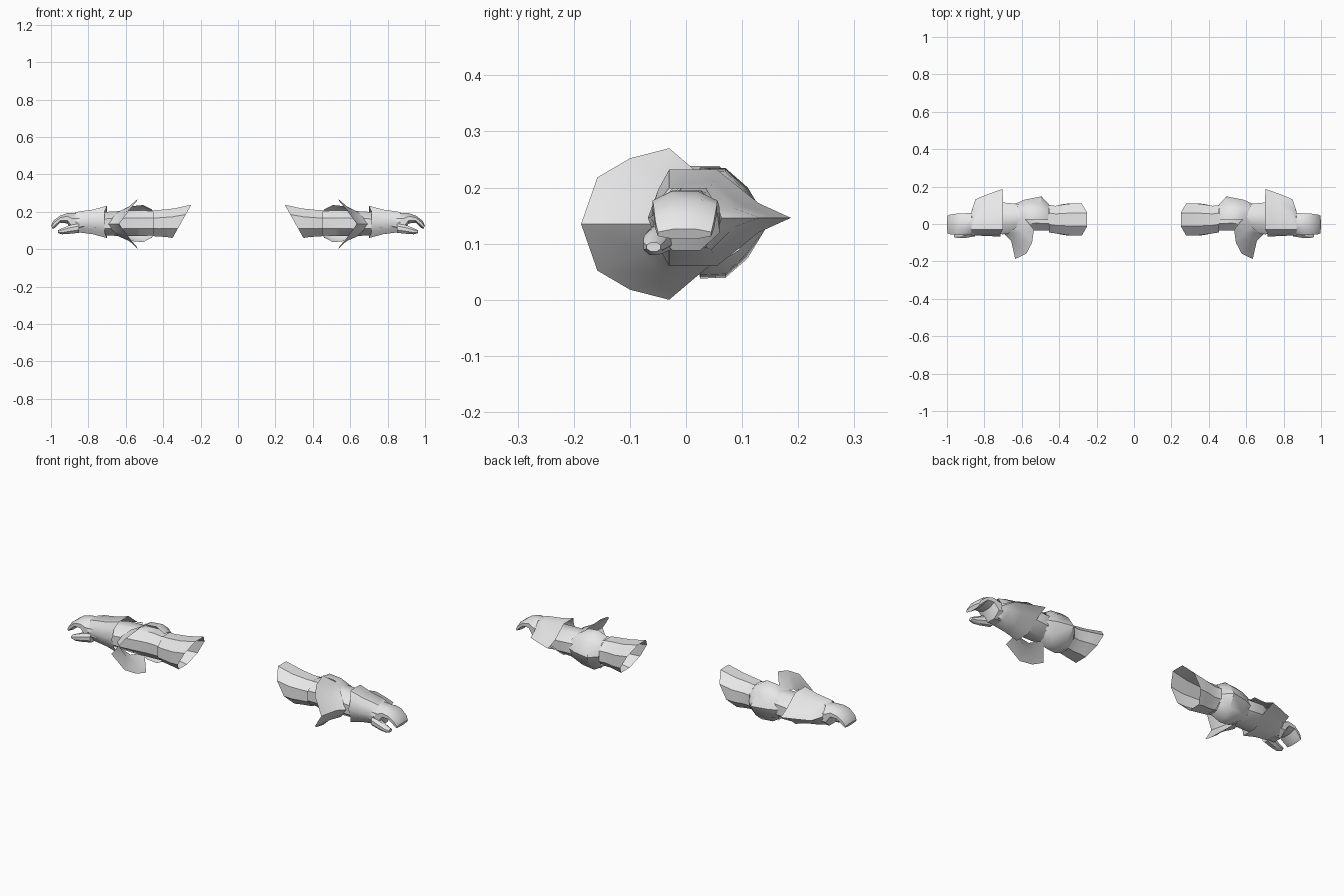
import bpy, bmesh, math

STEEL = bpy.data.materials.new("pale_grey")
STEEL.diffuse_color = (0.8, 0.8, 0.8, 1)


def octagon(x, y0, y1, z0, z1, lean=0.0):
    """Eight-sided ring round the x axis filling the given y and z range."""
    k = 1 / math.cos(math.pi / 8)
    pts = []
    for i in range(8):
        a = (i + 0.5) * math.pi / 4
        c, s = k * math.cos(a), k * math.sin(a)
        pts.append((x + lean * s, (y0 + y1) / 2 + c * (y1 - y0) / 2,
                    (z0 + z1) / 2 + s * (z1 - z0) / 2))
    return pts


def mirrored(half, zc, closed=False):
    """Reflect a row of points below zc; the last point lies on zc."""
    low = [(x, y, 2 * zc - z) for x, y, z in half]
    return half + low[-2:0 if closed else None:-1] if closed else half + low[-2::-1]


def loft(name, rings, closed=True, caps=(False, False), angle=40):
    bm = bmesh.new()
    rows = [[bm.verts.new(p) for p in r] for r in rings]
    n = len(rows[0])
    for a, b in zip(rows, rows[1:]):
        for i in range(n if closed else n - 1):
            j = (i + 1) % n
            bm.faces.new((a[i], a[j], b[j], b[i]))
    for use, row in zip(caps, (rows[0], rows[-1])):
        if use:
            bm.faces.new(row)
    bmesh.ops.recalc_face_normals(bm, faces=bm.faces)
    me = bpy.data.meshes.new(name)
    bm.to_mesh(me)
    bm.free()
    me.materials.append(STEEL)
    ob = bpy.data.objects.new(name, me)
    bpy.context.collection.objects.link(ob)
    bpy.ops.object.select_all(action='DESELECT')
    bpy.context.view_layer.objects.active = ob
    ob.select_set(True)
    bpy.ops.object.shade_smooth_by_angle(angle=math.radians(angle))
    # the other arm
    ob.modifiers.new("other_arm", 'MIRROR').use_axis = (True, False, False)
    return ob


# Upper arm sleeve with slanted open end
loft("upper_arm_sleeve", [
    octagon(0.30, -0.062, 0.11, 0.06, 0.238, -0.05),
    octagon(0.36, -0.06, 0.108, 0.065, 0.218, -0.02),
    octagon(0.42, -0.05, 0.097, 0.068, 0.21),
    octagon(0.455, -0.045, 0.102, 0.07, 0.208)])

# Forearm running from the sleeve into the cuff
loft("forearm", [
    octagon(0.44, -0.036, 0.09, 0.075, 0.203),
    octagon(0.52, -0.034, 0.098, 0.07, 0.208),
    octagon(0.62, -0.045, 0.107, 0.07, 0.205),
    octagon(0.70, -0.055, 0.115, 0.074, 0.2),
    octagon(0.82, -0.05, 0.06, 0.09, 0.19)], caps=(False, True))

# Plate over the back of the elbow
EZ = 0.137
loft("elbow_plate", [mirrored(h, EZ) for h in (
    [(0.46, 0.02, 0.212), (0.458, 0.06, 0.208), (0.455, 0.09, 0.18), (0.455, 0.105, EZ)],
    [(0.51, 0.025, 0.236), (0.505, 0.07, 0.235), (0.50, 0.11, 0.20), (0.495, 0.148, EZ)],
    [(0.57, 0.025, 0.23), (0.575, 0.07, 0.228), (0.58, 0.105, 0.195), (0.585, 0.13, EZ)],
    [(0.60, 0.02, 0.207), (0.61, 0.06, 0.207), (0.625, 0.095, 0.185), (0.635, 0.108, EZ)])],
    closed=False)

# Folded fan plate on the front of the elbow
FZ = 0.135
loft("elbow_fan", [mirrored(h, FZ) for h in (
    [(0.535, -0.03, 0.27), (0.545, -0.10, 0.252), (0.575, -0.158, 0.218), (0.635, -0.187, FZ)],
    [(0.568, 0.01, 0.236), (0.59, -0.045, 0.222), (0.62, -0.08, 0.185), (0.657, -0.09, FZ)],
    [(0.60, 0.045, 0.207), (0.635, -0.02, 0.203), (0.67, -0.048, 0.17), (0.70, -0.046, FZ)])],
    closed=False)

# Wrist cuff with a flared rim and a ridge at the back
CZ = 0.146


def cuff_ring(xs, tip, mid, back, front, dz, nose):
    half = [(xs[2], tip, CZ), (xs[1], mid, CZ + 0.3 * dz), (xs[1], back, CZ + dz),
            (xs[1], front, CZ + dz), (xs[0], (front + nose) / 2, CZ + 0.6 * dz),
            (xs[0], nose, CZ)]
    return mirrored(half, CZ, closed=True)


loft("wrist_cuff", [
    cuff_ring((0.715, 0.70, 0.704), 0.187, 0.13, 0.055, -0.03, 0.086, -0.068),
    cuff_ring((0.78, 0.775, 0.78), 0.16, 0.105, 0.05, -0.03, 0.066, -0.064),
    cuff_ring((0.84, 0.842, 0.848), 0.132, 0.085, 0.045, -0.03, 0.057, -0.062),
    cuff_ring((0.87, 0.87, 0.87), 0.063, 0.058, 0.035, -0.03, 0.052, -0.062)], angle=50)

# Palm with the curled fingers
loft("hand", [
    octagon(0.82, -0.052, 0.06, 0.09, 0.195),
    octagon(0.885, -0.058, 0.06, 0.088, 0.195),
    octagon(0.912, -0.06, 0.056, 0.138, 0.193),
    octagon(0.95, -0.058, 0.055, 0.142, 0.18),
    octagon(0.982, -0.055, 0.05, 0.117, 0.152, 0.006),
    octagon(0.995, -0.05, 0.045, 0.108, 0.126, 0.004)], caps=(True, True))

# Thumb under the fingers at the front
loft("thumb", [
    octagon(0.85, -0.066, -0.015, 0.088, 0.14),
    octagon(0.905, -0.075, -0.03, 0.082, 0.127),
    octagon(0.94, -0.076, -0.04, 0.08, 0.112),
    octagon(0.962, -0.07, -0.045, 0.086, 0.102)], caps=(True, True))
